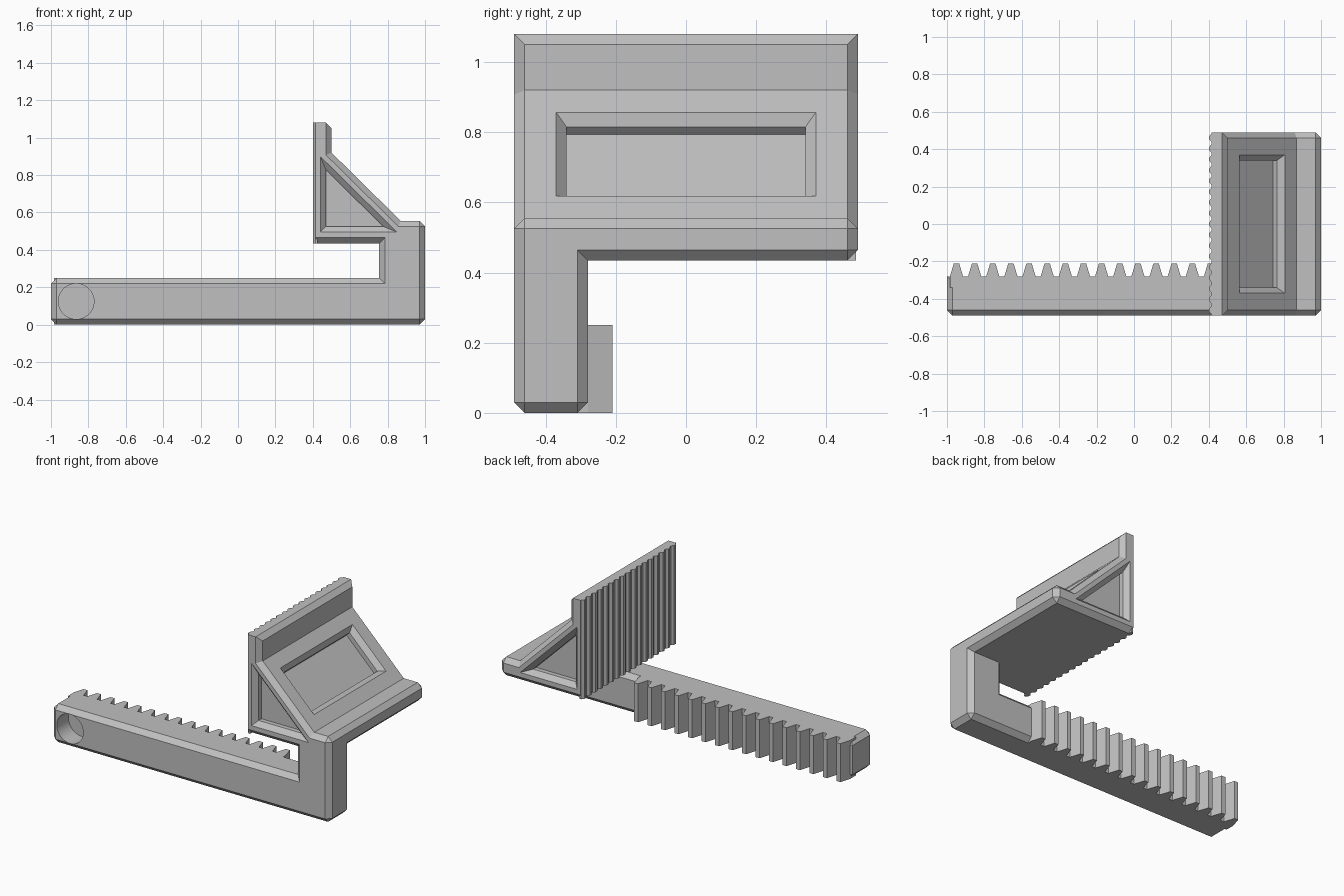
import bpy, bmesh, math
from mathutils import Vector

cube = bpy.data.objects.get("Cube")
if cube:
    bpy.data.objects.remove(cube, do_unlink=True)

grey = bpy.data.materials.new("plain_grey")
grey.use_nodes = True
colour = (0.53, 0.53, 0.53, 1)
grey.diffuse_color = colour
grey.node_tree.nodes["Principled BSDF"].inputs["Base Color"].default_value = colour

X, Y, Z = Vector((1, 0, 0)), Vector((0, 1, 0)), Vector((0, 0, 1))
FRONT, BACK, BAR_BACK = -0.49, 0.49, -0.28
BAR_TOP, JAW_BOTTOM, JAW_TOP, JAW_LEFT = 0.25, 0.435, 1.08, 0.415
CHAMFER = 0.03


def make_object(name, bm):
    bmesh.ops.recalc_face_normals(bm, faces=bm.faces)
    mesh = bpy.data.meshes.new(name)
    bm.to_mesh(mesh)
    bm.free()
    mesh.materials.append(grey)
    obj = bpy.data.objects.new(name, mesh)
    bpy.context.collection.objects.link(obj)
    return obj


def loft(name, rings):
    """Closed solid through rings of equal point count."""
    bm = bmesh.new()
    loops = [[bm.verts.new(p) for p in ring] for ring in rings]
    n = len(loops[0])
    for a, b in zip(loops, loops[1:]):
        for i in range(n):
            j = (i + 1) % n
            bm.faces.new((a[i], a[j], b[j], b[i]))
    bm.faces.new(loops[0])
    bm.faces.new(loops[-1])
    return make_object(name, bm)


def upright_prism(name, outline, z0, z1):
    return loft(name, [[Vector((x, y, z)) for x, y in outline] for z in (z0, z1)])


def inset(outline, d):
    """Move the sides of a counter-clockwise convex outline inward by d."""
    pts = [Vector(p) for p in outline]
    out = []
    for i, p in enumerate(pts):
        e1 = (p - pts[i - 1]).normalized()
        e2 = (pts[(i + 1) % len(pts)] - p).normalized()
        n1, n2 = Vector((-e1.y, e1.x)), Vector((-e2.y, e2.x))
        out.append(p + (n1 + n2) * (d / (1 + n1.dot(n2))))
    return out


def cut(target, cutter):
    mod = target.modifiers.new("cut", 'BOOLEAN')
    mod.operation = 'DIFFERENCE'
    mod.solver = 'EXACT'
    mod.object = cutter
    bpy.context.view_layer.objects.active = target
    bpy.ops.object.modifier_apply(modifier=mod.name)
    bpy.data.objects.remove(cutter, do_unlink=True)


def cut_panel(target, outline, origin, u, v, n):
    """Recess with a chamfered rim and straight lower walls."""
    steps = ((-0.02, 0.02), (CHAMFER, -0.03), (CHAMFER, -0.06))
    rings = [[origin + u * p.x + v * p.y + n * h for p in inset(outline, d)]
             for d, h in steps]
    cut(target, loft("panel_cutter", rings))


# Body: bar, upright and jaw as one solid
profile = dict(A=(-1, 0), B=(1, 0), C=(1, 0.555), D=(0.87, 0.555), E=(0.5, 0.92),
               F=(0.5, JAW_TOP), G=(JAW_LEFT, JAW_TOP), H=(JAW_LEFT, JAW_BOTTOM),
               I=(0.755, JAW_BOTTOM), J=(0.755, BAR_TOP), K=(-1, BAR_TOP),
               M=(1, JAW_BOTTOM))
depths = {"0": FRONT, "1": BAR_BACK, "2": BACK}
bm = bmesh.new()
verts = {}


def corner(key):
    if key not in verts:
        x, z = profile[key[0]]
        verts[key] = bm.verts.new((x, depths[key[1]], z))
    return verts[key]


faces = ["A0 B0 C0 D0 E0 F0 G0 H0 I0 J0 K0", "A1 B1 M1 I1 J1 K1",
         "M2 C2 D2 E2 F2 G2 H2", "B0 B1 M1 M2 C2 C0", "H0 I0 I1 M1 M2 H2"]
faces += [f"{a}0 {b}0 {b}2 {a}2" for a, b in ("CD", "DE", "EF", "FG", "GH")]
faces += [f"{a}0 {b}0 {b}1 {a}1" for a, b in ("AB", "IJ", "JK", "KA")]
for face in faces:
    bm.faces.new([corner(k) for k in face.split()])
bmesh.ops.recalc_face_normals(bm, faces=bm.faces)
bm.normal_update()


def is_chamfered(edge):
    a, b = (v.co for v in edge.verts)

    def both(axis, value):
        return abs(a[axis] - value) < 1e-4 and abs(b[axis] - value) < 1e-4
    if not edge.is_convex or both(0, JAW_LEFT):
        return False
    if both(2, JAW_TOP) and abs(a.y - b.y) < 1e-4:
        return False
    return not (both(0, -1) and both(1, BAR_BACK))


bmesh.ops.bevel(bm, geom=[e for e in bm.edges if is_chamfered(e)], offset=CHAMFER,
                offset_type='OFFSET', segments=1, profile=0.5, affect='EDGES',
                clamp_overlap=False)
body = make_object("body", bm)

# Triangular recesses on both ends of the jaw
triangle = [(0.44, 0.495), (0.85, 0.495), (0.44, 0.9)]
for y, side in ((FRONT, -1), (BACK, 1)):
    cut_panel(body, triangle, Y * y, X, Z, Y * side)

# Rectangular recess on the sloping face
low, high = (Vector((p[0], 0, p[1])) for p in (profile["D"], profile["E"]))
up_slope = (high - low).normalized()
w, h = 0.37, 0.17
cut_panel(body, [(-w, -h), (w, -h), (w, h), (-w, h)], (low + high) / 2,
          Y, up_slope, Y.cross(up_slope).normalized())

# Blind round hole near the end of the bar
circle = [(math.cos(t), math.sin(t)) for t in (math.tau * i / 48 for i in range(48))]
cut(body, loft("hole_cutter", [[Vector((-0.865 + 0.095 * c, y, 0.125 + 0.095 * s))
                                for c, s in circle] for y in (FRONT - 0.03, FRONT + 0.12)]))

# Toothed rack along the back of the bar
rack = []
for i in range(16):
    x = -0.949 + 0.097 * i
    rack += [(x - 0.035, BAR_BACK), (x - 0.014, -0.21), (x + 0.014, -0.21), (x + 0.035, BAR_BACK)]
rack += [(rack[-1][0], BAR_BACK - 0.06), (rack[0][0], BAR_BACK - 0.06)]
upright_prism("rack_teeth", rack, 0, BAR_TOP)

# Vertical grip ridges on the jaw face
count = 17
pitch = (BACK - FRONT) / count
ridges = []
for i in range(count):
    y = FRONT + pitch * i
    ridges += [(JAW_LEFT, y + pitch * 0.1), (0.402, y + pitch * 0.35),
               (0.402, y + pitch * 0.65), (JAW_LEFT, y + pitch * 0.9)]
ridges += [(0.425, ridges[-1][1]), (0.425, ridges[0][1])]
upright_prism("grip_ridges", ridges, JAW_BOTTOM, JAW_TOP)
